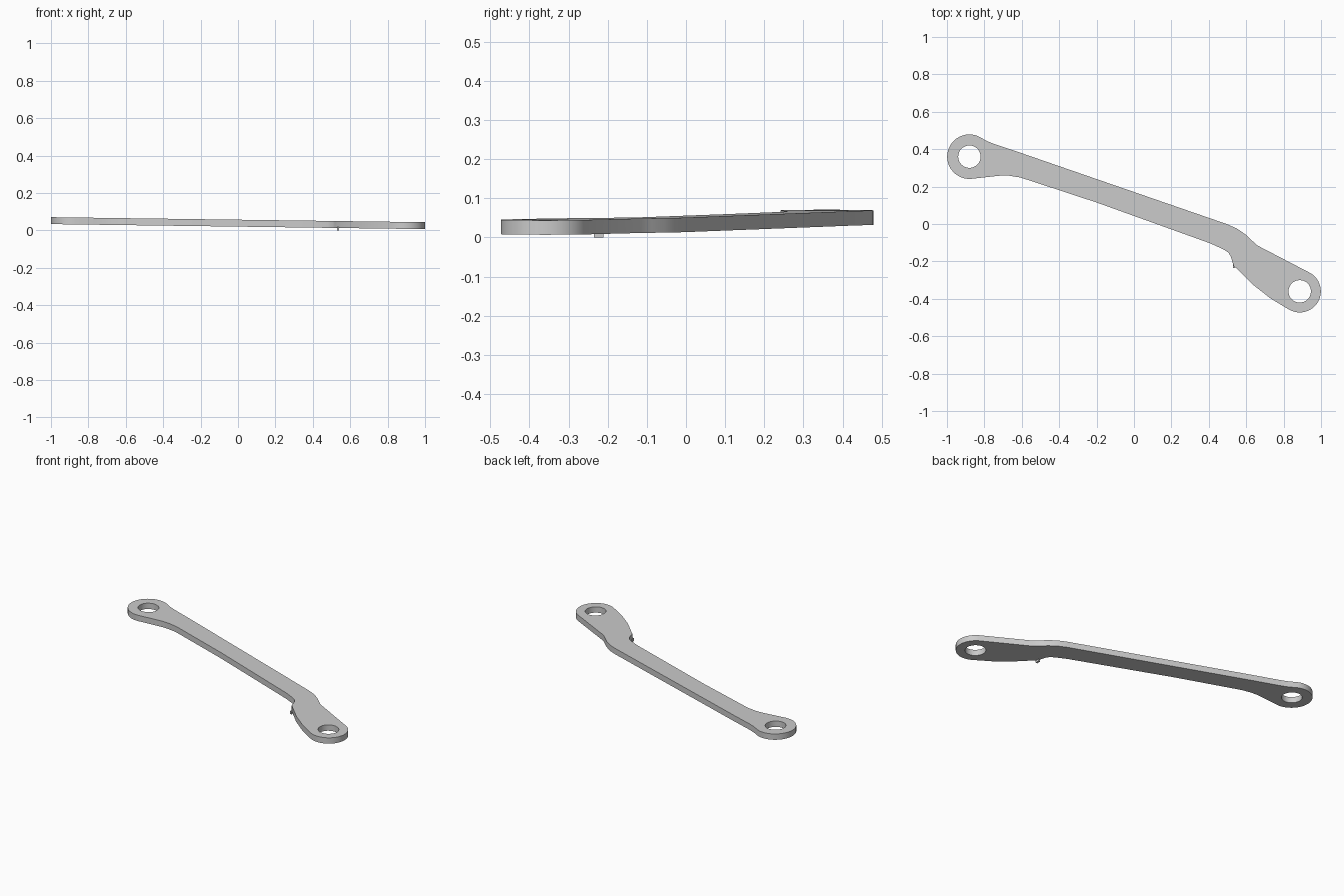
import bpy, bmesh, math

cube = bpy.data.objects.get("Cube")
if cube:
    bpy.data.objects.remove(cube, do_unlink=True)

mat = bpy.data.materials.new("light_grey")
mat.use_nodes = True
GREY = (0.6, 0.6, 0.6, 1)
mat.diffuse_color = GREY
mat.node_tree.nodes["Principled BSDF"].inputs["Base Color"].default_value = GREY

THICK = 0.037
LEFT_EYE, RIGHT_EYE = (0.886, -0.36), (-0.88, 0.36)


def base_z(x):
    """Underside height of the gently sloping plate."""
    return 0.0205 - 0.0135 * x


def arc(centre, r, start, end, n):
    """Points on an arc, angles in degrees."""
    angles = [math.radians(start + (end - start) * i / n) for i in range(n + 1)]
    return [(centre[0] + r * math.cos(a), centre[1] + r * math.sin(a)) for a in angles]


def finish(bm, name):
    bmesh.ops.recalc_face_normals(bm, faces=bm.faces)
    mesh = bpy.data.meshes.new(name)
    bm.to_mesh(mesh)
    bm.free()
    mesh.materials.append(mat)
    obj = bpy.data.objects.new(name, mesh)
    bpy.context.collection.objects.link(obj)
    return obj


# Link arm outline, counterclockwise: upper edge, eye, lower edge, eye
upper = [(0.66, -0.115), (0.63, -0.088), (0.596, -0.056), (0.55, -0.024),
         (0.495, 0.0), (-0.596, 0.377), (-0.74, 0.425), (-0.785, 0.443)]
lower = [(-0.757, 0.254), (-0.71, 0.259), (-0.666, 0.258), (-0.61, 0.249),
         (-0.559, 0.233), (-0.2, 0.115), (0.409, -0.104), (0.479, -0.136),
         (0.505, -0.153), (0.518, -0.175), (0.532, -0.222), (0.634, -0.323),
         (0.73, -0.398)]
outline = (upper + arc(RIGHT_EYE, 0.119, 66, 275, 24)
           + lower + arc(LEFT_EYE, 0.113, 238, 420, 24))
holes = [arc(c, 0.06, 0, 348.75, 31) for c in (LEFT_EYE, RIGHT_EYE)]

# Fill the flat plate around its holes, then thicken it
bm = bmesh.new()
edges = []
for loop in [outline] + holes:
    vs = [bm.verts.new((x, y, base_z(x))) for x, y in loop]
    edges += [bm.edges.new((vs[i - 1], vs[i])) for i in range(len(vs))]
bmesh.ops.triangle_fill(bm, use_beauty=True, edges=edges, normal=(0, 0, 1))
top = bmesh.ops.extrude_face_region(bm, geom=bm.faces[:])["geom"]
bmesh.ops.translate(bm, vec=(0, 0, THICK),
                    verts=[g for g in top if isinstance(g, bmesh.types.BMVert)])
link_arm = finish(bm, "link_arm")
bpy.ops.object.select_all(action='DESELECT')
link_arm.select_set(True)
bpy.context.view_layer.objects.active = link_arm
bpy.ops.object.shade_smooth_by_angle(angle=math.radians(30))

# Tiny stop nub beneath the shoulder
bm = bmesh.new()
bmesh.ops.create_cube(bm, size=1)
for v in bm.verts:
    v.co = (0.534 + v.co.x * 0.012, -0.223 + v.co.y * 0.024, 0.009 + v.co.z * 0.018)
finish(bm, "stop_nub")
